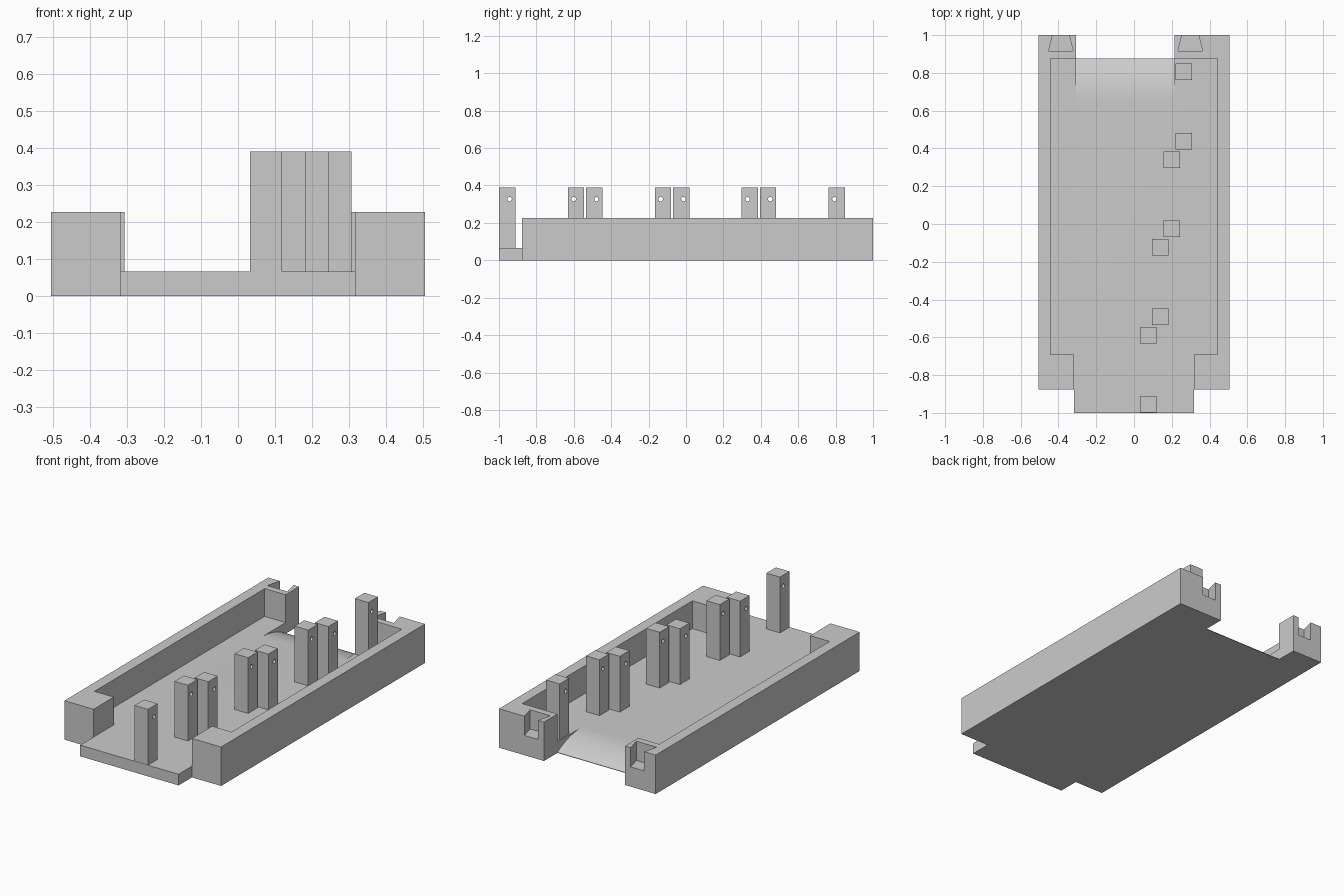
import bpy, math
from mathutils import Vector

if "Cube" in bpy.data.objects:
    bpy.data.objects.remove(bpy.data.objects["Cube"], do_unlink=True)

TOP, FLOOR, HALF_W = 0.227, 0.065, 0.505
FRONT, BACK = -0.877, 0.877          # ends of the walls / floor notch
gray = bpy.data.materials.new("plain gray")
gray.diffuse_color = (0.6, 0.6, 0.6, 1)
gray.use_nodes = True
gray.node_tree.nodes["Principled BSDF"].inputs["Base Color"].default_value = (0.6, 0.6, 0.6, 1)


def prism(name, outline, low, high, axis="z"):
    """Extrude an outline along z (xy outline) or along x (yz outline)."""
    place = (lambda p, h: (p[0], p[1], h)) if axis == "z" else (lambda p, h: (h, p[0], p[1]))
    n = len(outline)
    verts = [place(p, h) for h in (low, high) for p in outline]
    faces = [list(range(n))[::-1], list(range(n, 2 * n))]
    faces += [(i, (i + 1) % n, n + (i + 1) % n, n + i) for i in range(n)]
    mesh = bpy.data.meshes.new(name)
    mesh.from_pydata(verts, [], faces)
    mesh.materials.append(gray)
    obj = bpy.data.objects.new(name, mesh)
    bpy.context.collection.objects.link(obj)
    return obj


def cut(obj, cutters):
    """Subtract each cutter, bake the result and drop the cutters."""
    for c in cutters:
        c.hide_render = True
        mod = obj.modifiers.new("cut", "BOOLEAN")
        mod.operation, mod.solver, mod.object = "DIFFERENCE", "EXACT", c
    bpy.context.view_layer.update()
    baked = bpy.data.meshes.new_from_object(obj.evaluated_get(bpy.context.evaluated_depsgraph_get()))
    obj.modifiers.clear()
    obj.data = baked
    for c in cutters:
        bpy.data.objects.remove(c, do_unlink=True)


# Tray: notched outline, tongue at the front and gap at the back
gap_l, gap_r, tongue = -0.307, 0.215, 0.317
tray = prism("tray", [
    (-tongue, -1), (tongue, -1), (tongue, FRONT), (HALF_W, FRONT), (HALF_W, 1),
    (gap_r, 1), (gap_r, BACK), (gap_l, BACK), (gap_l, 1), (-HALF_W, 1),
    (-HALF_W, FRONT), (-tongue, FRONT)], 0, TOP)

# Open cavity above the floor, running out through both ends
inner, step = 0.442, -0.69
cavity = prism("cavity_cutter", [
    (-tongue, -1.1), (tongue, -1.1), (tongue, step), (inner, step), (inner, BACK),
    (gap_r, BACK), (gap_r, 1.1), (gap_l, 1.1), (gap_l, BACK), (-inner, BACK),
    (-inner, step), (-tongue, step)], FLOOR, 0.4)

# Rounded slope where the floor runs down to the back edge
start, drop = 0.655, FLOOR - 0.003
run = BACK - start
radius = (run ** 2 + drop ** 2) / (2 * drop)
sweep = math.asin(run / radius)
arc = [(start + radius * math.sin(sweep * i / 16),
        FLOOR - radius * (1 - math.cos(sweep * i / 16))) for i in range(17)]
slope = prism("slope_cutter", arc + [(1.1, arc[-1][1]), (1.1, 0.1), (start, 0.1)],
              gap_l, gap_r, "x")


# Dovetail pockets at the four wall ends
def pocket(x, y, direction):
    deep, mouth, out = y - direction * 0.084, 0.044, y + direction * 0.02
    return prism("pocket_cutter", [(x - 0.065, deep), (x + 0.065, deep), (x + mouth, y),
                                   (x + mouth, out), (x - mouth, out), (x - mouth, y)], 0.115, 0.4)


pockets = [pocket(x, y, d) for x, y, d in
           ((-0.413, FRONT, -1), (0.41, FRONT, -1), (-0.387, 1, 1), (0.298, 1, 1))]
cut(tray, [cavity, slope] + pockets)
bpy.ops.object.select_all(action="DESELECT")
tray.select_set(True)
bpy.context.view_layer.objects.active = tray
bpy.ops.object.shade_smooth_by_angle(angle=math.radians(20))

# Four pairs of posts, stepping sideways, each pierced by a small hole
half, height = 0.0435, 0.39
for row in range(4):
    x = 0.076 + row * 0.0625
    for end, y, shift in (("front", -0.955, 0.012), ("back", -0.588, -0.012)):
        cy = y + row * 0.4645
        post = prism(f"post_{row + 1}_{end}", [
            (x - half, cy - half), (x + half, cy - half),
            (x + half, cy + half), (x - half, cy + half)], FLOOR - 0.005, height)
        ring = [(cy + shift + 0.012 * math.cos(a), 0.327 + 0.012 * math.sin(a))
                for a in (math.tau * i / 16 for i in range(16))]
        cut(post, [prism("hole_cutter", ring, x - 0.1, x + 0.1, "x")])
